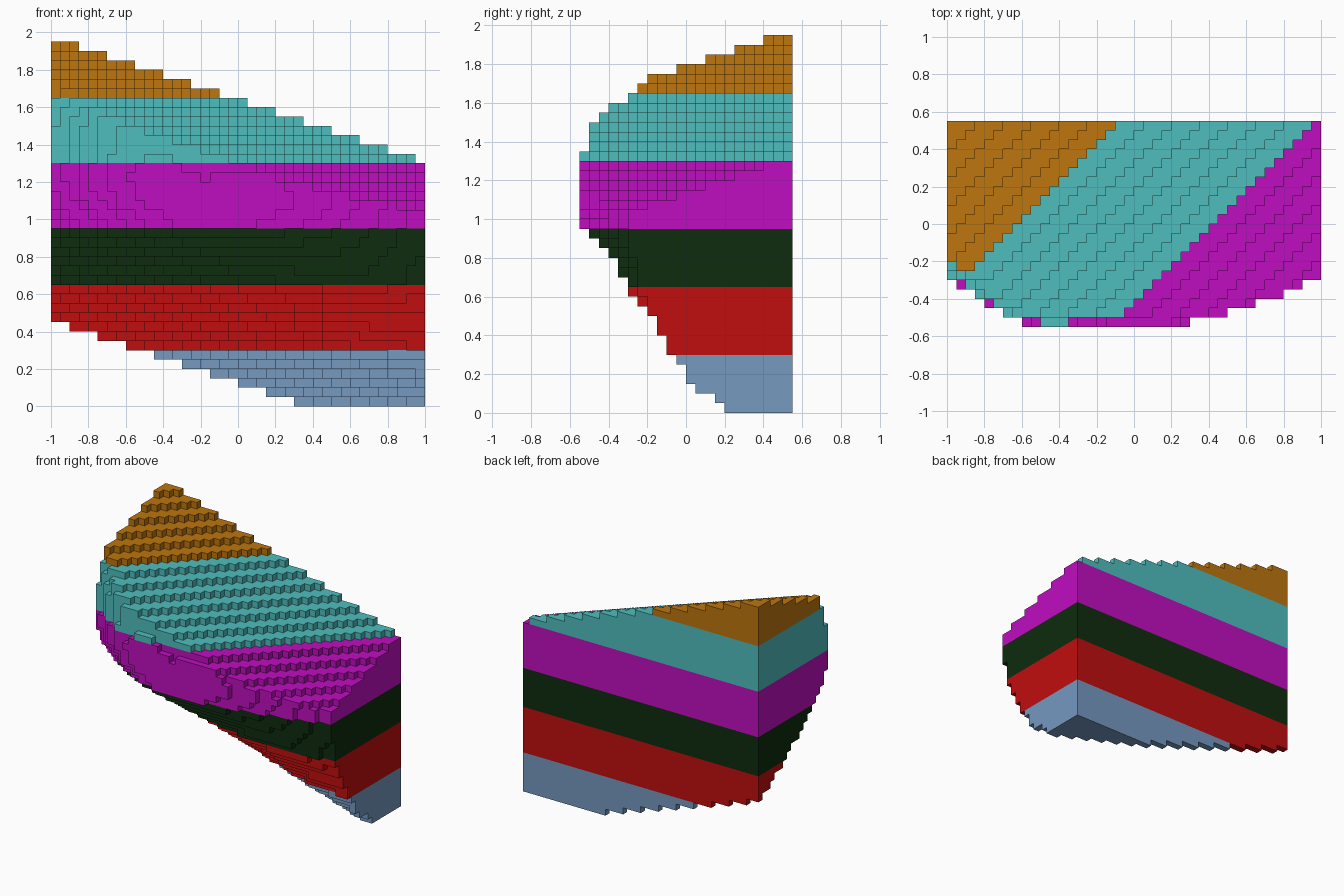
import bpy
import bmesh
import math

cube = bpy.data.objects.get("Cube")
if cube:
    bpy.data.objects.remove(cube, do_unlink=True)

# Block grid
S = 0.05
NX, NY, NZ = 40, 22, 39

# Front position (y) of the curved wall: height -> values at x = -1, -.6, -.2, .2, .6, 1
WALL = [
    (0.00, (1.2125, 1.0125, 0.8125, 0.6125, 0.4125, 0.2125)),
    (0.15, (0.9875, 0.7875, 0.5875, 0.3875, 0.1875, 0.02)),
    (0.30, (0.7625, 0.5625, 0.3625, 0.165, 0.0, -0.08)),
    (0.65, (0.2375, 0.04, -0.14, -0.25, -0.315, -0.245)),
    (0.95, (-0.12, -0.42, -0.54, -0.50, -0.41, -0.29)),
    (1.10, (-0.25, -0.50, -0.56, -0.545, -0.45, -0.30)),
    (1.20, (-0.28, -0.523, -0.527, -0.527, -0.46, -0.30)),
    (1.50, (-0.27, -0.49, -0.50, -0.50, -0.45, -0.30)),
    (1.75, (-0.15, -0.40, -0.45, -0.45, -0.45, -0.30)),
    (2.00, (0.0, -0.30, -0.40, -0.40, -0.40, -0.30)),
]

# Colour bands from bottom to top: part, colour name, first and last layer, colour
BANDS = [
    ("base_layer", "steel blue", 0, 6, (0.181, 0.319, 0.527)),
    ("lower_layer", "red", 6, 13, (0.527, 0.0044, 0.0044)),
    ("dark_layer", "dark green", 13, 19, (0.0044, 0.025, 0.0044)),
    ("middle_layer", "magenta", 19, 26, (0.527, 0.0044, 0.527)),
    ("upper_layer", "turquoise", 26, 33, (0.08, 0.515, 0.515)),
    ("top_layer", "orange", 33, 39, (0.515, 0.181, 0.0044)),
]


def spline(v, x):
    """Smooth curve through the values v, spaced 0.4 apart from x = -1."""
    t = (x + 1) / 0.4
    i = min(int(t), 4)
    t -= i
    b, c = v[i], v[i + 1]
    a = v[i - 1] if i > 0 else 2 * b - c
    d = v[i + 2] if i < 4 else 2 * c - b
    return b + 0.5 * t * (c - a + t * (2 * a - 5 * b + 4 * c - d
                                       + t * (3 * (b - c) + d - a)))


def wall_y(x, z):
    for (z0, v0), (z1, v1) in zip(WALL, WALL[1:]):
        if z <= z1:
            f = (z - z0) / (z1 - z0)
            return spline(v0, x) * (1 - f) + spline(v1, x) * f
    return 1.0


def solid(i, j, k):
    x = -1 + (i + 0.5) * S
    y = -0.55 + (j + 0.5) * S
    z = (k + 0.5) * S
    # below the sloping top plane and behind the curved wall
    return x - y + 3 * z < 4.4 and y >= wall_y(x, z)


cells = {(i, j, k) for i in range(NX) for j in range(NY) for k in range(NZ)
         if solid(i, j, k)}


def block_layer(name, colour_name, k0, k1, colour):
    """Outer skin of the blocks between two layers."""
    bm = bmesh.new()
    verts = {}

    def vert(p):
        if p not in verts:
            verts[p] = bm.verts.new((-1 + p[0] * S, -0.55 + p[1] * S, p[2] * S))
        return verts[p]

    for cell in sorted(c for c in cells if k0 <= c[2] < k1):
        for axis in range(3):
            u, w = (axis + 1) % 3, (axis + 2) % 3
            for side in (0, 1):
                near = list(cell)
                near[axis] += 2 * side - 1
                if tuple(near) in cells:
                    continue
                ring = []
                for du, dw in ((0, 0), (1, 0), (1, 1), (0, 1)):
                    p = list(cell)
                    p[axis] += side
                    p[u] += du
                    p[w] += dw
                    ring.append(vert(tuple(p)))
                bm.faces.new(ring if side else ring[::-1])

    mesh = bpy.data.meshes.new(name)
    bm.to_mesh(mesh)
    bm.free()
    mat = bpy.data.materials.new(colour_name)
    mat.use_nodes = True
    mat.diffuse_color = (*colour, 1)
    for node in mat.node_tree.nodes:
        if node.type == 'BSDF_PRINCIPLED':
            node.inputs["Base Color"].default_value = (*colour, 1)
    mesh.materials.append(mat)
    bpy.context.collection.objects.link(bpy.data.objects.new(name, mesh))


for band in BANDS:
    block_layer(*band)
